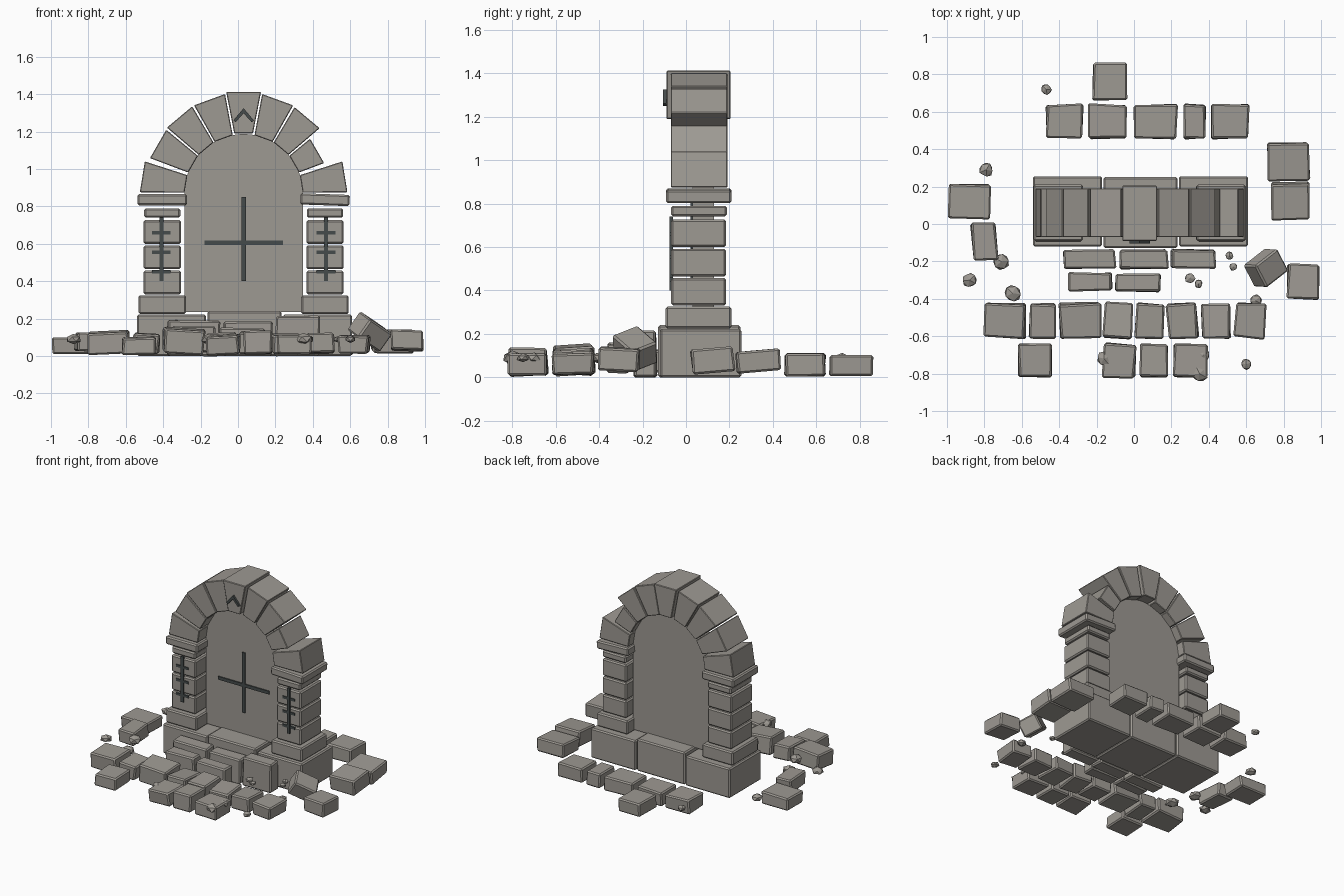
import bpy
import bmesh
import math
import random
from mathutils import Matrix, Vector, Euler

random.seed(4)
if "Cube" in bpy.data.objects:
    bpy.data.objects.remove(bpy.data.objects["Cube"], do_unlink=True)


def material(name, r, g, b):
    mat = bpy.data.materials.new(name)
    mat.use_nodes = True
    mat.diffuse_color = (r, g, b, 1)
    shader = next(n for n in mat.node_tree.nodes if n.type == 'BSDF_PRINCIPLED')
    shader.inputs["Base Color"].default_value = (r, g, b, 1)
    return mat


STONE = material("grey stone", .34, .32, .29)
DARK = material("dark carving", .06, .07, .07)
CENTRE_X, CENTRE_Y = .03, .06


def finish(name, bm, mat, bevel=0.0):
    bmesh.ops.recalc_face_normals(bm, faces=bm.faces[:])
    if bevel:
        bmesh.ops.bevel(bm, geom=bm.edges[:], offset=bevel, segments=1,
                        affect='EDGES', profile=.5)
    mesh = bpy.data.meshes.new(name)
    bm.to_mesh(mesh)
    bm.free()
    mesh.materials.append(mat)
    obj = bpy.data.objects.new(name, mesh)
    bpy.context.collection.objects.link(obj)
    return obj


def block(name, xs, ys, zs, mat=STONE, bevel=.009, jitter=0.0, tilt=(0, 0, 0)):
    """Box from its ranges, with optional uneven corners and tilt in degrees."""
    bm = bmesh.new()
    bmesh.ops.create_cube(bm, size=1)
    size = Vector([r[1] - r[0] for r in (xs, ys, zs)])
    mid = Vector([(r[1] + r[0]) / 2 for r in (xs, ys, zs)])
    turn = Euler([math.radians(a) for a in tilt]).to_matrix()
    for v in bm.verts:
        co = Vector([v.co[i] * size[i] for i in range(3)])
        co += Vector((random.uniform(-jitter, jitter),
                      random.uniform(-jitter, jitter), 0))
        v.co = turn @ co + mid
    return finish(name, bm, mat, bevel)


def prism(name, outline, y0, y1, mat=STONE, bevel=0.0):
    """Extrude an outline in the upright plane from y0 to y1."""
    bm = bmesh.new()
    face = bm.faces.new([bm.verts.new((x, y0, z)) for x, z in outline])
    ext = bmesh.ops.extrude_face_region(bm, geom=[face])
    moved = [g for g in ext["geom"] if isinstance(g, bmesh.types.BMVert)]
    bmesh.ops.translate(bm, verts=moved, vec=(0, y1 - y0, 0))
    return finish(name, bm, mat, bevel)


def polar(radius, degrees, z=.87):
    a = math.radians(degrees)
    return (CENTRE_X + radius * math.cos(a), z + radius * math.sin(a))


# Plinth
block("plinth_right", (-.54, -.17), (-.12, .255), (0, .222))
block("plinth_middle", (-.163, .233), (-.128, .25), (0, .24))
block("plinth_left", (.24, .61), (-.12, .255), (0, .222))

# Pillars with carved ladder marks
for side, word in ((-1, "right"), (1, "left")):
    def pillar_part(part, half, ys, zs, tilt=0, offset=.435):
        x = CENTRE_X + side * offset
        block(f"{word}_{part}", (x - half, x + half), ys, zs, tilt=(0, tilt, 0))

    pillar_part("pillar_foot", .127, (-.095, .21), (.224, .325))
    for i in range(3):
        z = .33 + i * .135
        pillar_part(f"pillar_block_{i}", .1, (-.068, .185), (z, z + .127))
    pillar_part("pillar_neck", .097, (-.068, .188), (.74, .79))
    pillar_part("capital", .132, (-.092, .21), (.806, .866), side + 1)
    x = CENTRE_X + side * .44
    block(f"{word}_mark_stem", (x - .011, x + .011), (-.076, -.06), (.4, .74), DARK, 0)
    for i, z in enumerate((.45, .555, .66)):
        block(f"{word}_mark_bar_{i}", (x - .05, x + .05), (-.075, -.06),
              (z - .009, z + .009), DARK, 0)

# Arch stones, from the left springer over to the right
outer = (.555, .46, .535, .54, .55, .54, .54, .535, .555)
for i, radius in enumerate(outer):
    a, b = i * 20 + .6, i * 20 + 19.4
    key = i == 4
    if i == 0:
        b -= 1.5
    if i == 8:
        a += 1.5
    inner = .316
    shape = [polar(inner, a), polar(radius, a), polar(radius, b), polar(inner, b)]
    if key:
        shape = [(CENTRE_X + .05, 1.19), (CENTRE_X + .093, 1.412),
                 (CENTRE_X - .093, 1.412), (CENTRE_X - .05, 1.19)]
    prism("keystone" if key else f"arch_stone_{i}", shape,
          -.09 if key else -.07, .205 if key else .19, bevel=.004)

# Door slab filling the arch
slab = [polar(.317, a * 6) for a in range(31)]
slab += [(CENTRE_X - .317, .235), (CENTRE_X + .317, .235)]
prism("door_slab", slab, .03, .13)
block("door_cross_upright", (.018, .042), (.021, .035), (.4, .85), DARK, 0)
block("door_cross_bar", (-.18, .24), (.022, .035), (.593, .617), DARK, 0)

# Chevron on the keystone
chevron = [(-.055, 1.26), (0, 1.325), (.055, 1.26), (.043, 1.25), (0, 1.298), (-.043, 1.25)]
prism("keystone_chevron", [(CENTRE_X + x, z) for x, z in chevron], -.105, -.085, DARK)


# Rows of stones
def row(name, ys, spans, heights, lift=0.0, wobble=0.0):
    for i, (span, h) in enumerate(zip(spans, heights)):
        tilt = [random.uniform(-wobble, wobble) for _ in range(3)]
        block(f"{name}_{i}", span, ys, (lift, h), jitter=.007, tilt=tilt)


row("upper_step", (-.24, -.14), ((-.38, -.1), (-.08, .18), (.2, .44)), (.19, .185, .215), 0.0, 1)
row("lower_step", (-.36, -.262), ((-.35, -.12), (-.1, .14)), (.16, .15), .02, 1)
row("front_paving", (-.61, -.425),
    ((-.8, -.58), (-.56, -.42), (-.4, -.18), (-.16, -.01), (.01, .16),
     (.18, .34), (.36, .51), (.54, .7)),
    (.13, .12, .145, .12, .13, .115, .12, .11), .015, 4)
row("outer_paving", (-.82, -.64),
    ((-.615, -.445), (-.165, .01), (.035, .18), (.21, .395)), (.1, .11, .135, .11), .01, 3)
row("back_paving", (.455, .64),
    ((-.47, -.27), (-.24, -.04), (0, .23), (.26, .38), (.415, .615)),
    (.11,) * 5, .005, 1)
block("back_outlier", (-.22, -.04), (.66, .86), (.005, .103), jitter=.005)

# Scattered blocks
block("right_block_a", (-.995, -.77), (.03, .215), (.01, .1), jitter=.007, tilt=(0, 0, -2))
block("right_block_b", (-.865, -.735), (-.19, .01), (.025, .125), jitter=.007, tilt=(0, 2, 3))
block("left_block_a", (.715, .935), (.235, .435), (.025, .125), jitter=.006, tilt=(5, 0, 2))
block("left_block_b", (.735, .935), (.025, .22), (.02, .135), jitter=.006, tilt=(5, 0, 0))
block("left_block_c", (.82, .99), (-.4, -.215), (.03, .135), jitter=.006, tilt=(-3, 2, -2))
block("toppled_block", (.62, .79), (-.305, -.165), (.07, .19), tilt=(22, 28, 38))

# Rubble: x, y, radius
rubble = ((-.47, .72, .033), (-.79, .29, .042), (-.71, -.2, .05), (-.88, -.3, .042),
          (-.65, -.37, .05), (.51, -.17, .025), (.53, -.23, .024), (.3, -.29, .03),
          (.345, -.32, .025), (.65, -.41, .035), (-.16, -.72, .045), (.35, -.8, .05),
          (.6, -.75, .032), (.37, -.7, .04))
for i, (x, y, r) in enumerate(rubble):
    bm = bmesh.new()
    bmesh.ops.create_icosphere(bm, subdivisions=1, radius=r)
    for v in bm.verts:
        v.co *= random.uniform(.85, 1.1)
        v.co.z *= .65
    spin = Matrix.Rotation(random.uniform(0, math.tau), 4, 'Z')
    bmesh.ops.transform(bm, matrix=Matrix.Translation((x, y, .09)) @ spin, verts=bm.verts[:])
    finish(f"rubble_{i}", bm, STONE)
